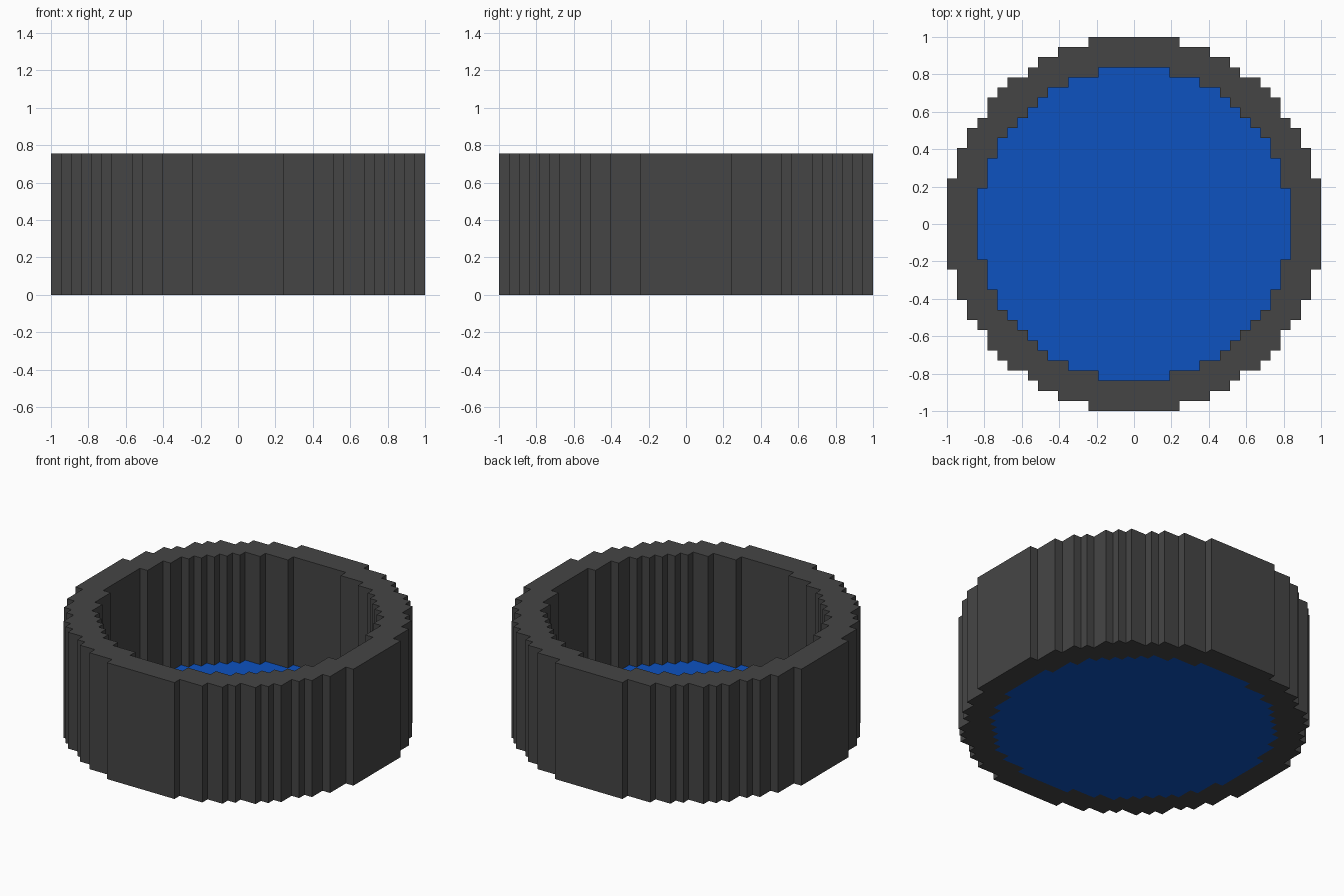
import bpy
import bmesh

cube = bpy.data.objects.get("Cube")
if cube:
    bpy.data.objects.remove(cube, do_unlink=True)

UNIT = 2 / 37            # one block of the stepped outline
WALL_HEIGHT = 14 * UNIT
FLOOR_HEIGHT = UNIT

# Outer corners of one quarter of each stepped circle, in blocks
OUTER = [(4.5, 18.5), (7.5, 17.5), (9.5, 16.5), (10.5, 15.5), (12.5, 14.5), (13.5, 13.5),
         (14.5, 12.5), (15.5, 10.5), (16.5, 9.5), (17.5, 7.5), (18.5, 4.5)]
INNER = [(3.5, 15.5), (6.5, 14.5), (8.5, 13.5), (9.5, 12.5), (10.5, 11.5),
         (11.5, 10.5), (12.5, 9.5), (13.5, 8.5), (14.5, 6.5), (15.5, 3.5)]


def make_material(name, rgb):
    mat = bpy.data.materials.new(name)
    mat.use_nodes = True
    mat.diffuse_color = (*rgb, 1)
    bsdf = next(n for n in mat.node_tree.nodes if n.type == 'BSDF_PRINCIPLED')
    bsdf.inputs["Base Color"].default_value = (*rgb, 1)
    return mat


def stepped_circle(corners):
    """Closed stair-stepped outline from the corners of one quarter."""
    quarter = [corners[0]]
    for (x0, _), (x1, y1) in zip(corners, corners[1:]):
        quarter += [(x0, y1), (x1, y1)]
    outline = []
    for _ in range(4):
        outline += quarter
        quarter = [(y, -x) for x, y in quarter]   # turn a quarter clockwise
    return outline


def make_slab(name, outlines, height, mat):
    """Fill the area between the outlines and thicken it upwards from z = 0."""
    bm = bmesh.new()
    edges = []
    for outline in outlines:
        verts = [bm.verts.new((x * UNIT, y * UNIT, 0)) for x, y in outline]
        edges += [bm.edges.new((a, b)) for a, b in zip(verts, verts[1:] + verts[:1])]
    bmesh.ops.triangle_fill(bm, edges=edges, use_beauty=True, normal=(0, 0, 1))
    bm.normal_update()
    for face in bm.faces:
        if face.normal.z < 0:
            face.normal_flip()
    mesh = bpy.data.meshes.new(name)
    bm.to_mesh(mesh)
    bm.free()
    mesh.materials.append(mat)
    obj = bpy.data.objects.new(name, mesh)
    bpy.context.collection.objects.link(obj)
    solid = obj.modifiers.new("Thickness", 'SOLIDIFY')
    solid.thickness = height
    solid.offset = 1
    return obj


grey = make_material("dark grey", (0.06, 0.06, 0.06))
blue = make_material("blue", (0.004, 0.085, 0.53))

# Round wall and the floor set inside it
make_slab("ring_wall", [stepped_circle(OUTER), stepped_circle(INNER)], WALL_HEIGHT, grey)
make_slab("floor", [stepped_circle(INNER)], FLOOR_HEIGHT, blue)
